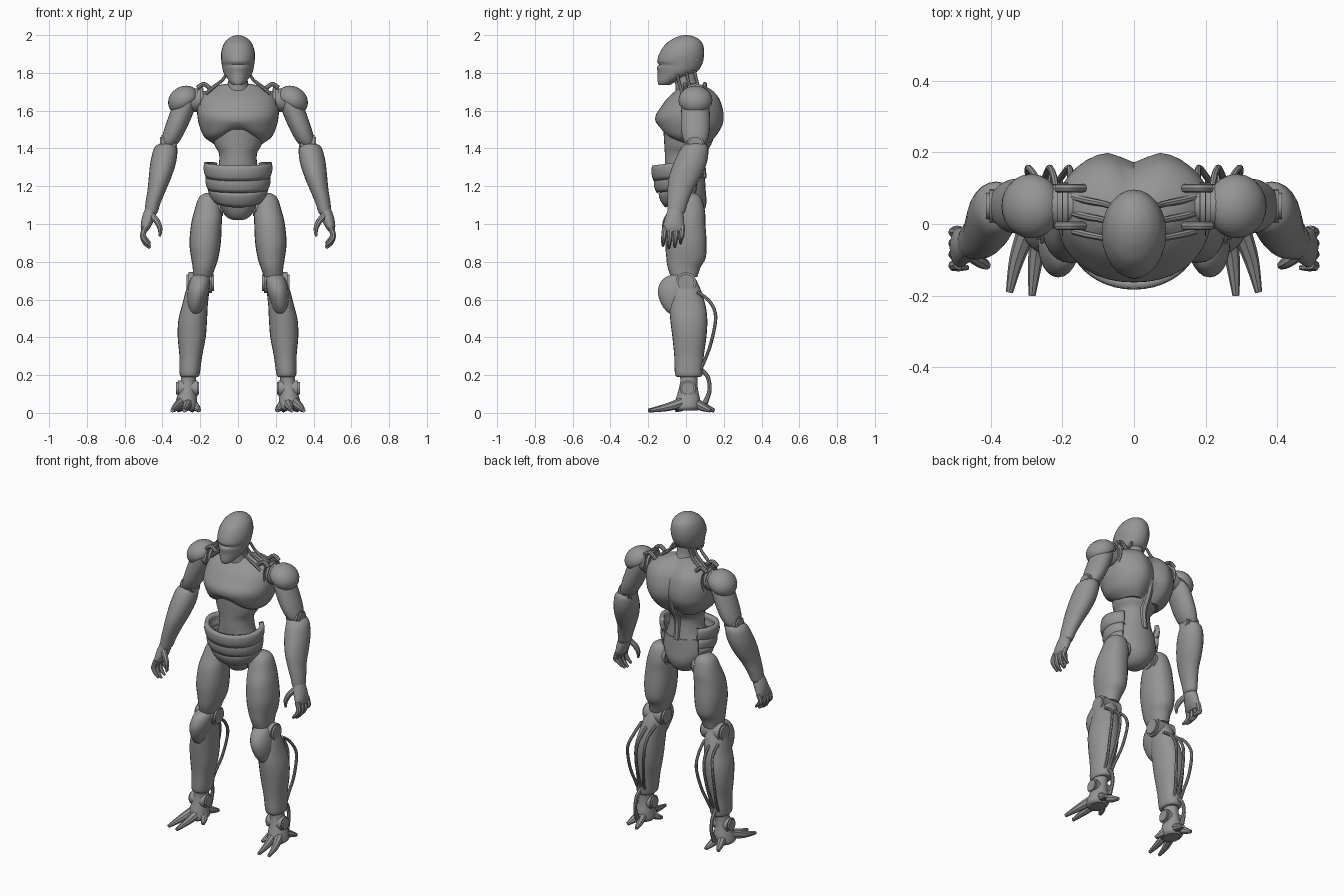
import bpy, bmesh, math
from mathutils import Matrix, Vector

cube = bpy.data.objects.get("Cube")
if cube:
    bpy.data.objects.remove(cube, do_unlink=True)

GREY = (0.3, 0.3, 0.3, 1)
metal = bpy.data.materials.new("grey metal")
metal.use_nodes = True
metal.diffuse_color = GREY
metal.node_tree.nodes["Principled BSDF"].inputs["Base Color"].default_value = GREY


def finish(ob, mirror, angle=40):
    """Colour, smooth and optionally mirror a part across x = 0."""
    ob.data.materials.clear()
    ob.data.materials.append(metal)
    bpy.ops.object.select_all(action='DESELECT')
    ob.select_set(True)
    bpy.context.view_layer.objects.active = ob
    if ob.type == 'CURVE':
        bpy.ops.object.convert(target='MESH')
        ob = bpy.context.view_layer.objects.active
    bpy.ops.object.shade_smooth_by_angle(angle=math.radians(angle))
    if mirror:
        ob.modifiers.new("Mirror", 'MIRROR')
    return ob


def from_bmesh(name, bm, mirror, warp=None):
    if warp:
        for v in bm.verts:
            warp(v.co)
    bmesh.ops.recalc_face_normals(bm, faces=bm.faces)
    me = bpy.data.meshes.new(name)
    bm.to_mesh(me)
    bm.free()
    ob = bpy.data.objects.new(name, me)
    bpy.context.collection.objects.link(ob)
    return finish(ob, mirror)


def smooth(pts, sub):
    """Catmull-Rom interpolation of tuples of any length."""
    out = []
    for i in range(len(pts) - 1):
        a, b, c, d = (pts[max(0, min(len(pts) - 1, i + k))] for k in (-1, 0, 1, 2))
        for s in range(sub):
            t = s / sub
            out.append([q + t / 2 * (r - p + t * (2 * p - 5 * q + 4 * r - w + t * (3 * (q - r) + w - p)))
                        for p, q, r, w in zip(a, b, c, d)])
    return out + [list(pts[-1])]


def loft(name, rings, mirror=True, n=24, sub=4, power=1.0, warp=None):
    """Skin horizontal ellipses given as (x, y, z, rx, ry)."""
    bm = bmesh.new()
    loops = []
    for x, y, z, rx, ry in smooth(rings, sub):
        loop = []
        for k in range(n):
            c, s = math.cos(k * math.tau / n), math.sin(k * math.tau / n)
            c, s = (math.copysign(abs(u) ** power, u) for u in (c, s))
            loop.append(bm.verts.new((x + rx * c, y + ry * s, z)))
        loops.append(loop)
    for a, b in zip(loops, loops[1:]):
        for k in range(n):
            bm.faces.new((a[k], a[k - 1], b[k - 1], b[k]))
    bm.faces.new(loops[0])
    bm.faces.new(loops[-1])
    return from_bmesh(name, bm, mirror, warp)


def tube(name, pts, mirror=True, sub=5):
    """Round tube through points given as (x, y, z, radius)."""
    cu = bpy.data.curves.new(name, 'CURVE')
    cu.dimensions = '3D'
    cu.bevel_depth, cu.bevel_resolution, cu.use_fill_caps = 1, 2, True
    path = smooth(pts, sub)
    sp = cu.splines.new('POLY')
    sp.points.add(len(path) - 1)
    for p, (x, y, z, r) in zip(sp.points, path):
        p.co, p.radius = (x, y, z, 1), r
    ob = bpy.data.objects.new(name, cu)
    bpy.context.collection.objects.link(ob)
    return finish(ob, mirror)


def ball(name, loc, scale, tilt=0, floor=-1):
    """Ellipsoid, flattened below floor and tilted about y."""
    bm = bmesh.new()
    bmesh.ops.create_uvsphere(bm, u_segments=24, v_segments=14, radius=1)
    for v in bm.verts:
        v.co.z = max(v.co.z, floor)
    bm.transform(Matrix.Translation(loc) @ Matrix.Rotation(math.radians(tilt), 4, 'Y')
                 @ Matrix.Diagonal(Vector((*scale, 1))))
    return from_bmesh(name, bm, True)


def disc(name, loc, radius, depth):
    """Joint disc with its axle along x."""
    bm = bmesh.new()
    bmesh.ops.create_cone(bm, cap_ends=True, segments=24, radius1=radius, radius2=radius, depth=depth)
    rim = [e for e in bm.edges if any(len(f.verts) > 4 for f in e.link_faces)]
    bmesh.ops.bevel(bm, geom=rim, offset=radius * 0.2, segments=2, affect='EDGES')
    bm.transform(Matrix.Translation(loc) @ Matrix.Rotation(math.pi / 2, 4, 'Y'))
    return from_bmesh(name, bm, True)


def belt(name, top, bottom, rx_top, rx_bottom, ry, cy, sag, reach):
    """Curved plate wrapping the front of the waist."""
    bm = bmesh.new()
    steps, rows, grid = 32, 4, []
    for i in range(steps + 1):
        a = math.radians(reach) * (2 * i / steps - 1)
        col = []
        for j in range(rows + 1):
            t = j / rows
            rx = rx_top + (rx_bottom - rx_top) * t + 0.008 * math.sin(t * math.pi)
            z = top + (bottom - top) * t - sag * max(0, math.cos(a))
            col.append(bm.verts.new((rx * math.sin(a), cy - (ry + rx - rx_top) * math.cos(a), z)))
        grid.append(col)
    for a, b in zip(grid, grid[1:]):
        for j in range(rows):
            bm.faces.new((a[j], a[j + 1], b[j + 1], b[j]))
    ob = from_bmesh(name, bm, False)
    mod = ob.modifiers.new("Thickness", 'SOLIDIFY')
    mod.thickness, mod.offset = 0.025, 0


# Head and neck
def visor(co):
    if co.y < -0.06:
        co.y += 0.014 * math.exp(-((co.z - 1.845) / 0.008) ** 2)
    if co.z < 1.84 and co.y < -0.05:
        co.x *= 1 - 2 * (-0.05 - co.y)


loft("head", [(0, -.115, 1.735, .028, .03), (0, -.1, 1.755, .05, .05), (0, -.05, 1.8, .076, .1),
              (0, -.035, 1.845, .086, .12), (0, -.023, 1.9, .09, .119), (0, -.01, 1.95, .077, .1),
              (0, -.002, 1.98, .053, .068), (0, 0, 1.995, .026, .034), (0, 0, 2.0, .005, .007)],
     False, sub=6, warp=visor)
loft("neck", [(0, .02, 1.68, .075, .075), (0, .0, 1.75, .052, .058), (0, -.015, 1.82, .055, .065)], False)
for i, y in enumerate((-.04, .01, .055)):
    tube(f"neck_cable_{i + 1}", [(.055, y - .01, 1.81, .008), (.08, y, 1.765, .009),
                                 (.13, y + .01, 1.725, .01), (.17, y + .02, 1.69, .01)])


# Torso
def chest_shape(co):
    mid = math.exp(-(co.x / .05) ** 2)
    if co.y > .04:
        co.y -= .04 * mid * min(1, (co.y - .04) / .06)
    elif co.z < 1.54:
        low = (1.54 - co.z) / .12
        co.z += .075 * low * math.exp(-(co.x / .1) ** 2) * min(1, (.04 - co.y) / .1)


loft("chest", [(0, .02, 1.42, .125, .115), (0, .02, 1.46, .178, .15), (0, .025, 1.52, .205, .18),
               (0, .025, 1.57, .215, .187), (0, .036, 1.62, .216, .168), (0, .045, 1.67, .2, .14),
               (0, .05, 1.71, .158, .1), (0, .04, 1.735, .1, .065), (0, .035, 1.745, .04, .03)],
     False, n=40, power=.92, warp=chest_shape)
loft("abdomen", [(0, .01, 1.5, .14, .13), (0, 0, 1.42, .125, .115), (0, -.012, 1.37, .1, .1),
                 (0, -.01, 1.3, .105, .1), (0, 0, 1.22, .13, .1)], False, n=32)
loft("pelvis", [(0, 0, 1.25, .125, .1), (0, .005, 1.17, .135, .1), (0, .01, 1.11, .115, .098),
                (0, .01, 1.06, .08, .08), (0, .005, 1.03, .05, .05), (0, 0, 1.02, .02, .02)], False)
tube("spine", [(0, .155, 1.55, .02), (0, .12, 1.45, .024), (0, .08, 1.36, .024), (0, .09, 1.24, .02)], False)
belt("belt_upper", 1.325, 1.25, .166, .158, .132, -.035, .018, 135)
belt("belt_middle", 1.255, 1.185, .157, .146, .125, -.03, .015, 130)
belt("belt_lower", 1.2, 1.13, .15, .118, .115, -.018, .035, 125)

# Shoulders
disc("shoulder_joint", (.225, .05, 1.655), .062, .11)
disc("collar_ring", (.2, .05, 1.66), .083, .03)
for i, y in enumerate((-.005, .1)):
    tube(f"collar_strut_{i + 1}", [(.14, y, 1.71, .012), (.18, y, 1.74, .012), (.215, y, 1.72, .012)])
ball("shoulder_pad", (.287, .05, 1.655), (.087, .09, .073), 32, -.35)

# Arms
loft("upper_arm", [(.265, .05, 1.69, .03, .04), (.275, .05, 1.66, .055, .068), (.298, .05, 1.59, .062, .076),
                   (.333, .05, 1.5, .058, .076), (.355, .05, 1.445, .05, .064), (.365, .05, 1.42, .04, .05)])
disc("elbow_joint", (.368, .05, 1.425), .046, .09)
loft("forearm", [(.375, .052, 1.43, .03, .04), (.382, .047, 1.405, .06, .07), (.395, .025, 1.33, .068, .087),
                 (.412, -.005, 1.25, .06, .085), (.43, -.03, 1.18, .049, .068), (.45, -.045, 1.11, .04, .054),
                 (.46, -.052, 1.06, .033, .045), (.462, -.055, 1.05, .02, .03)])
loft("palm", [(.46, -.055, 1.09, .028, .035), (.472, -.06, 1.04, .035, .048), (.487, -.065, .99, .028, .056),
              (.495, -.065, .96, .015, .052)])
for i in range(4):
    y, lift = -.112 + .031 * i, (.012, 0, .006, .025)[i]
    tube(f"finger_{i + 1}", [(.49, y, .985, .015), (.504, y - .004, .94, .015), (.492, y - .008, .9 + lift, .013),
                             (.465, y - .01, .872 + lift, .007)])
tube("thumb", [(.46, -.085, 1.05, .018), (.43, -.105, 1.015, .017), (.413, -.115, .975, .013),
               (.414, -.118, .935, .006)])

# Thighs and knees
loft("thigh", [(.15, .02, 1.165, .02, .025), (.152, .02, 1.14, .055, .06), (.158, .015, 1.07, .073, .085),
               (.167, .003, 1., .081, .1), (.174, 0, .9, .083, .109), (.176, 0, .82, .072, .104),
               (.18, -.01, .77, .06, .087), (.187, -.01, .72, .05, .07)], power=.9)
disc("hip_joint", (.13, .02, 1.09), .06, .1)
disc("knee_joint", (.2, 0, .69), .055, .145)
loft("kneecap", [(.196, -.03, .738, .025, .03), (.2, -.045, .71, .05, .075), (.21, -.055, .65, .057, .094),
                 (.22, -.055, .585, .047, .08), (.225, -.045, .535, .032, .055), (.228, -.04, .515, .01, .02)])

# Lower legs
loft("shin", [(.205, 0, .71, .04, .05), (.212, 0, .66, .06, .075), (.228, .008, .57, .068, .095),
              (.24, .015, .49, .076, .098), (.245, .018, .4, .074, .09), (.25, .016, .3, .06, .078),
              (.256, .015, .205, .053, .073), (.256, .015, .19, .04, .055)], power=.9)
for i, x in enumerate((-.045, .0, .05)):
    tube(f"calf_cable_{i + 1}", [(.215 + x, .06, .64, .009), (.222 + x, .125, .59, .009),
                                 (.235 + x * 1.2, .157, .51, .009), (.245 + x, .135, .38, .009),
                                 (.252 + x * .6, .1, .28, .009), (.255 + x * .5, .07, .22, .009)])

# Ankles and feet
loft("ankle", [(.258, .015, .21, .04, .05), (.263, .015, .17, .04, .045), (.268, .012, .12, .045, .052),
               (.272, .01, .07, .055, .065), (.275, .005, .03, .06, .07), (.275, .005, .012, .045, .055)])
disc("ankle_joint", (.267, .01, .13), .042, .12)
tube("heel_tendon", [(.258, .08, .23, .011), (.262, .115, .19, .011), (.265, .125, .12, .011),
                     (.268, .1, .05, .015)])
toes = {"inner_toe": ((.262, -.02), (.275, -.1), (.285, -.2)),
        "outer_toe": ((.3, -.02), (.328, -.1), (.348, -.19)),
        "side_toe": ((.25, 0), (.222, -.02), (.205, -.055)),
        "inner_heel_toe": ((.265, .04), (.25, .1), (.24, .15)),
        "outer_heel_toe": ((.285, .04), (.3, .09), (.315, .13))}
for name, (a, b, c) in toes.items():
    tube(name, [(*a, .055, .028), (*b, .03, .021), (*c, .012, .01)])
